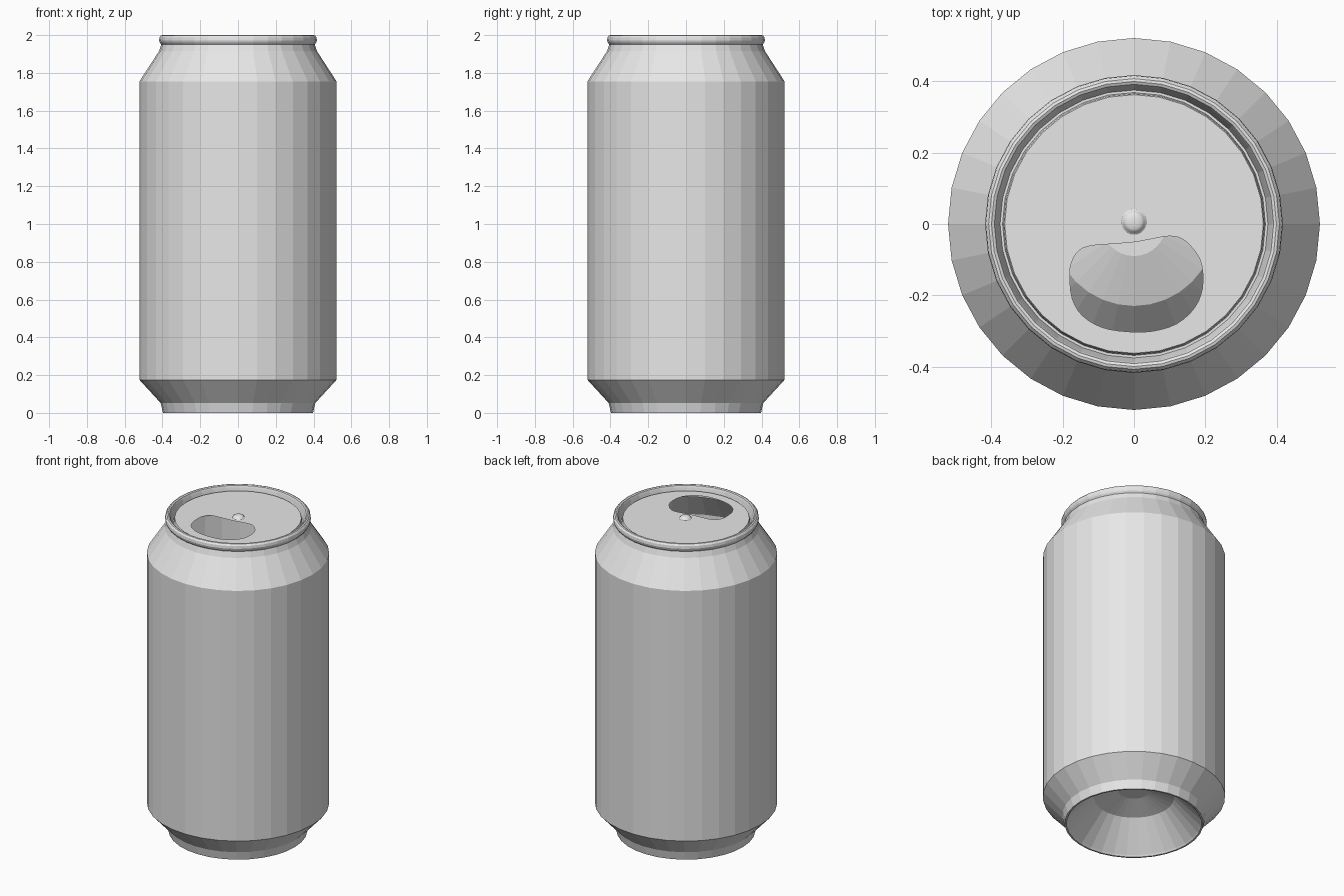
import bpy, bmesh, math
from mathutils import Vector

if "Cube" in bpy.data.objects:
    bpy.data.objects.remove(bpy.data.objects["Cube"])

SIDES = 32
metal = bpy.data.materials.new("plain aluminium")
metal.diffuse_color = (0.8, 0.8, 0.8, 1)
metal.use_nodes = True
metal.node_tree.nodes["Principled BSDF"].inputs["Base Color"].default_value = metal.diffuse_color


def finish(bm, name):
    mesh = bpy.data.meshes.new(name)
    bm.to_mesh(mesh)
    bm.free()
    mesh.materials.append(metal)
    obj = bpy.data.objects.new(name, mesh)
    bpy.context.collection.objects.link(obj)
    return obj


def ring(bm, r, z):
    return [bm.verts.new((r * math.cos(2 * math.pi * i / SIDES),
                          r * math.sin(2 * math.pi * i / SIDES), z))
            for i in range(SIDES)]


def lathe(bm, profile):
    rings = [ring(bm, r, z) for r, z in profile]
    for a, b in zip(rings, rings[1:]):
        for i in range(SIDES):
            j = (i + 1) % SIDES
            bm.faces.new((a[i], a[j], b[j], b[i]))
    return rings


def smooth_loop(points, steps=3):
    # closed Catmull-Rom curve through the points
    pts = [Vector(p) for p in points]
    n, out = len(pts), []
    for i in range(n):
        p0, p1, p2, p3 = (pts[(i + k) % n] for k in (-1, 0, 1, 2))
        for s in range(steps):
            t = s / steps
            out.append(0.5 * (2 * p1 + (p2 - p0) * t
                              + (2 * p0 - 5 * p1 + 4 * p2 - p3) * t * t
                              + (3 * p1 - p0 - 3 * p2 + p3) * t ** 3))
    return out


# Can shell: domed base, foot, body, shoulder, neck
bm = bmesh.new()
rings = lathe(bm, [(0.09, 0.215), (0.23, 0.17), (0.38, 0.01), (0.387, 0.0),
                   (0.397, 0.0), (0.41, 0.053), (0.522, 0.175),
                   (0.522, 1.755), (0.418, 1.915), (0.406, 1.95)])
bm.faces.new(rings[0][::-1])
finish(bm, "can_body")

# Rolled rim and the groove inside it
bm = bmesh.new()
LID_R, LID_Z = 0.363, 1.975
lathe(bm, [(0.406, 1.95), (0.414, 1.96), (0.418, 1.972), (0.416, 1.988),
           (0.408, 1.998), (0.400, 2.0), (0.392, 1.996), (0.388, 1.985),
           (0.376, 1.935), (0.369, 1.935), (0.366, 1.968), (LID_R, LID_Z)])
finish(bm, "rim")

# Lid with the drinking opening left open
opening = [(-0.18, -0.15), (-0.176, -0.11), (-0.155, -0.075), (-0.12, -0.061),
           (-0.06, -0.056), (0.0, -0.051), (0.05, -0.042), (0.1, -0.034),
           (0.137, -0.043), (0.17, -0.075), (0.19, -0.115), (0.192, -0.18),
           (0.17, -0.235), (0.12, -0.28), (0.05, -0.301), (-0.02, -0.302),
           (-0.09, -0.29), (-0.145, -0.257), (-0.173, -0.21)]
bm = bmesh.new()
outer = ring(bm, LID_R, LID_Z)
inner = [bm.verts.new((p.x, p.y, LID_Z)) for p in smooth_loop(opening)]
edges = [bm.edges.new((loop[i - 1], loop[i]))
         for loop in (outer, inner) for i in range(len(loop))]
bmesh.ops.triangle_fill(bm, edges=edges, use_beauty=True)
bm.normal_update()
for f in bm.faces:
    if f.normal.z < 0:
        f.normal_flip()
finish(bm, "lid")

# Rivet in the middle of the lid
bm = bmesh.new()
rings = lathe(bm, [(0.036, LID_Z), (0.031, LID_Z + 0.003),
                   (0.028, LID_Z + 0.010), (0.021, LID_Z + 0.014),
                   (0.010, LID_Z + 0.016)])
bm.faces.new(rings[-1])
for f in bm.faces:
    f.smooth = True
rivet = finish(bm, "rivet")
rivet.location.y = 0.006
